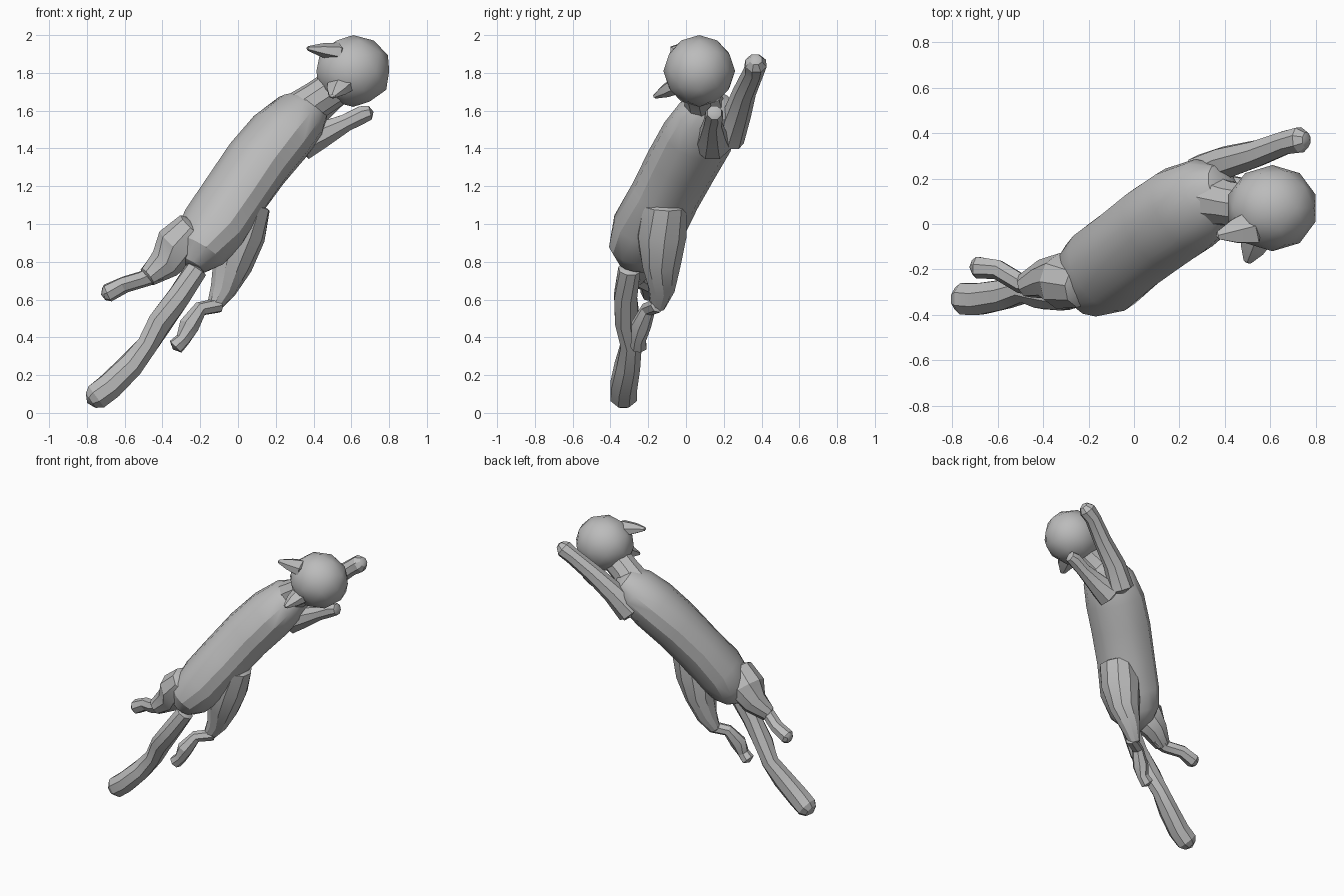
import bpy, bmesh, math
from mathutils import Vector

cube = bpy.data.objects.get("Cube")
if cube:
    bpy.data.objects.remove(cube, do_unlink=True)

grey = bpy.data.materials.new("soft grey")
grey.use_nodes = True
grey.diffuse_color = (0.5, 0.5, 0.5, 1)
grey.node_tree.nodes["Principled BSDF"].inputs["Base Color"].default_value = (0.5, 0.5, 0.5, 1)


def finish(bm, name):
    """Turn a bmesh into a shaded grey object."""
    bmesh.ops.recalc_face_normals(bm, faces=bm.faces)
    mesh = bpy.data.meshes.new(name)
    bm.to_mesh(mesh)
    bm.free()
    mesh.materials.append(grey)
    ob = bpy.data.objects.new(name, mesh)
    bpy.context.collection.objects.link(ob)
    bpy.ops.object.select_all(action='DESELECT')
    ob.select_set(True)
    bpy.context.view_layer.objects.active = ob
    bpy.ops.object.shade_smooth_by_angle(angle=math.radians(28))


def limb(name, path, sides=8, flat=1.0, cap=0.45):
    """Sweep an oval along (x, y, z, radius); flat scales the back-to-belly radius."""
    pts = [Vector(p[:3]) for p in path]
    bm = bmesh.new()
    rings = []
    for i, p in enumerate(pts):
        axis = (pts[min(i + 1, len(pts) - 1)] - pts[max(i - 1, 0)]).normalized()
        side = axis.cross(Vector((0, 0, 1))).normalized()
        back = side.cross(axis)
        r = path[i][3]
        ring = []
        for k in range(sides):
            a = math.tau * (k + 0.5) / sides
            ring.append(bm.verts.new(p + side * r * math.cos(a) + back * r * flat * math.sin(a)))
        rings.append(ring)
    for a, b in zip(rings, rings[1:]):
        for k in range(sides):
            n = (k + 1) % sides
            bm.faces.new((a[k], a[n], b[n], b[k]))
    # Low domed ends
    for ring, end, inner, r in ((rings[0], pts[0], pts[1], path[0][3]),
                                (rings[-1], pts[-1], pts[-2], path[-1][3])):
        tip = bm.verts.new(end + (end - inner).normalized() * r * cap)
        for k in range(sides):
            bm.faces.new((ring[k], ring[(k + 1) % sides], tip))
    finish(bm, name)


# Torso, from the rump up to the shoulders
limb("torso", [(-0.25, -0.25, 0.79, 0.11), (-0.21, -0.24, 0.86, 0.175),
               (-0.13, -0.20, 0.98, 0.205), (-0.02, -0.11, 1.15, 0.20),
               (0.10, -0.02, 1.32, 0.205), (0.22, 0.06, 1.46, 0.205),
               (0.33, 0.12, 1.57, 0.18), (0.40, 0.15, 1.63, 0.12)],
     sides=14, flat=0.83)
limb("neck", [(0.32, 0.11, 1.58, 0.12), (0.42, 0.09, 1.66, 0.10), (0.54, 0.07, 1.74, 0.10)], sides=10)

# Hind legs
limb("left_thigh", [(0.05, -0.12, 1.10, 0.125), (0.01, -0.13, 0.94, 0.135),
                    (-0.03, -0.13, 0.78, 0.105), (-0.08, -0.13, 0.65, 0.07),
                    (-0.13, -0.15, 0.56, 0.04)], sides=10)
limb("left_hind_foot", [(-0.10, -0.15, 0.57, 0.04), (-0.20, -0.20, 0.55, 0.04),
                        (-0.26, -0.24, 0.46, 0.055), (-0.29, -0.25, 0.39, 0.04),
                        (-0.33, -0.25, 0.35, 0.045)], sides=7)
limb("right_thigh", [(-0.23, -0.27, 0.98, 0.10), (-0.32, -0.25, 0.88, 0.125),
                     (-0.39, -0.24, 0.79, 0.09), (-0.48, -0.27, 0.72, 0.055)], sides=9)
limb("right_hind_foot", [(-0.42, -0.26, 0.75, 0.06), (-0.50, -0.26, 0.71, 0.045),
                         (-0.60, -0.20, 0.68, 0.045), (-0.69, -0.19, 0.635, 0.05),
                         (-0.71, -0.19, 0.63, 0.035)], sides=7)

# Thick tail trailing below
limb("tail", [(-0.22, -0.30, 0.76, 0.06), (-0.31, -0.32, 0.62, 0.065),
              (-0.41, -0.31, 0.48, 0.068), (-0.48, -0.29, 0.36, 0.06),
              (-0.57, -0.31, 0.25, 0.07), (-0.68, -0.33, 0.14, 0.075),
              (-0.75, -0.33, 0.085, 0.075), (-0.78, -0.33, 0.065, 0.05)], sides=8)

# Front legs reaching forward
limb("left_front_leg", [(0.30, 0.22, 1.45, 0.09), (0.40, 0.27, 1.58, 0.075),
                        (0.54, 0.31, 1.70, 0.062), (0.67, 0.36, 1.81, 0.055),
                        (0.73, 0.37, 1.85, 0.06), (0.76, 0.37, 1.87, 0.035)], sides=8)
limb("right_front_leg", [(0.34, 0.14, 1.43, 0.10), (0.44, 0.14, 1.47, 0.075),
                         (0.57, 0.14, 1.535, 0.05), (0.66, 0.15, 1.58, 0.05),
                         (0.70, 0.15, 1.59, 0.04)], sides=8)

# Rounded faceted head with a blunt face
bm = bmesh.new()
bmesh.ops.create_icosphere(bm, subdivisions=2, radius=1)
for v in bm.verts:
    v.co.x = min(v.co.x, 0.93)
    v.co = Vector((0.61 + v.co.x * 0.205, 0.07 + v.co.y * 0.19, 1.81 + v.co.z * 0.19))
finish(bm, "head")

# Ears swept back from the tilted head
for side, base, tip in (("left", (0.53, -0.01, 1.91), (0.37, -0.05, 1.93)),
                        ("right", (0.55, -0.04, 1.74), (0.50, -0.165, 1.675))):
    base, tip = Vector(base), Vector(tip)
    limb(side + "_ear", [(*base, 0.085), (*base.lerp(tip, 0.55), 0.06), (*tip, 0.02)],
         sides=6, flat=0.6)
